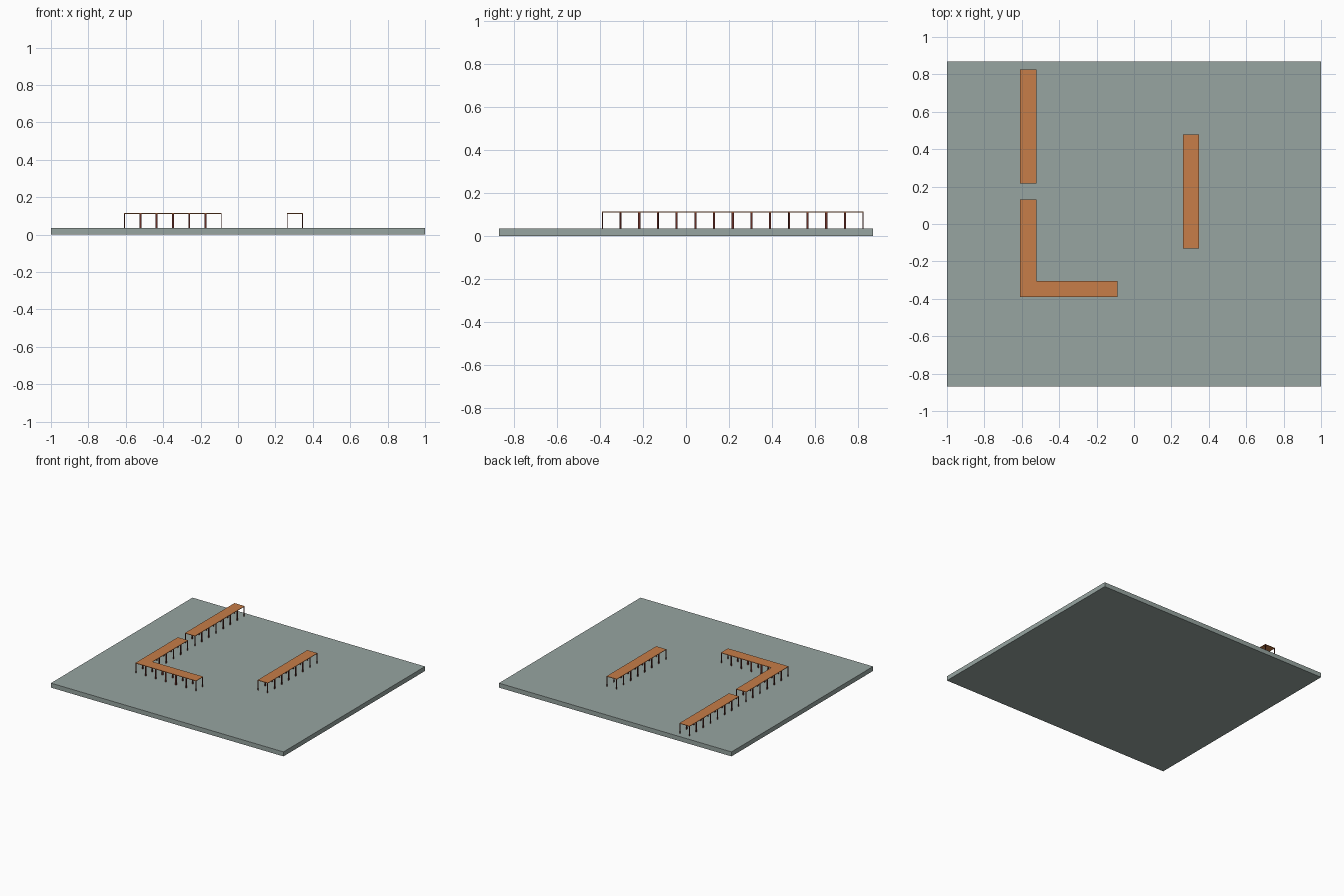
import bpy, bmesh

if "Cube" in bpy.data.objects:
    bpy.data.objects.remove(bpy.data.objects["Cube"])

CELL = 2 / 23            # the layout follows a 23 x 20 grid
BASE_TOP = 0.035
DECK_TOP = 0.114
DECK_T = 0.004
LEG = 0.005


def material(name, rgb):
    m = bpy.data.materials.new(name)
    m.diffuse_color = (*rgb, 1)
    m.use_nodes = True
    m.node_tree.nodes["Principled BSDF"].inputs["Base Color"].default_value = m.diffuse_color
    return m


grey = material("grey green", (0.31, 0.375, 0.355))
orange = material("wood orange", (0.57, 0.205, 0.065))
maroon = material("dark maroon", (0.14, 0.028, 0.02))


def add_box(bm, lo, hi):
    """Closed box between two corners."""
    verts = bmesh.ops.create_cube(bm, size=1)["verts"]
    for v in verts:
        v.co = [lo[i] if v.co[i] < 0 else hi[i] for i in range(3)]


def make_object(name, bm, mat):
    bmesh.ops.recalc_face_normals(bm, faces=bm.faces)
    mesh = bpy.data.meshes.new(name)
    bm.to_mesh(mesh)
    bm.free()
    mesh.materials.append(mat)
    ob = bpy.data.objects.new(name, mesh)
    bpy.context.collection.objects.link(ob)
    return ob


# Floor slab
bm = bmesh.new()
add_box(bm, (-1, -10 * CELL, 0), (1, 10 * CELL, BASE_TOP))
make_object("floor_slab", bm, grey)


def platform(name, outline, cells):
    """Thin deck from an outline, four corner legs under every grid cell."""
    bm = bmesh.new()
    face = bm.faces.new([bm.verts.new((x * CELL, y * CELL, DECK_TOP - DECK_T))
                         for x, y in outline])
    new = bmesh.ops.extrude_face_region(bm, geom=[face])["geom"]
    bmesh.ops.translate(bm, vec=(0, 0, DECK_T),
                        verts=[g for g in new if isinstance(g, bmesh.types.BMVert)])
    make_object(name + "_deck", bm, orange)

    bm = bmesh.new()
    for cx, cy in cells:
        x0, y0 = cx * CELL, cy * CELL
        for x in (x0, x0 + CELL - LEG):
            for y in (y0, y0 + CELL - LEG):
                add_box(bm, (x, y, BASE_TOP),
                        (x + LEG, y + LEG, DECK_TOP - DECK_T))
    make_object(name + "_legs", bm, maroon)


def strip(x, y, n):
    """Outline and cells of a straight run of n cells along y."""
    return ([(x, y), (x + 1, y), (x + 1, y + n), (x, y + n)],
            [(x, y + i) for i in range(n)])


# Two straight platforms
platform("back_left_platform", *strip(-7, 2.5, 7))
platform("right_platform", *strip(3, -1.5, 7))

# L-shaped platform
platform("corner_platform",
         [(-7, -4.5), (-1, -4.5), (-1, -3.5), (-6, -3.5), (-6, 1.5), (-7, 1.5)],
         [(-7, -4.5 + i) for i in range(6)] + [(-6 + i, -4.5) for i in range(5)])
